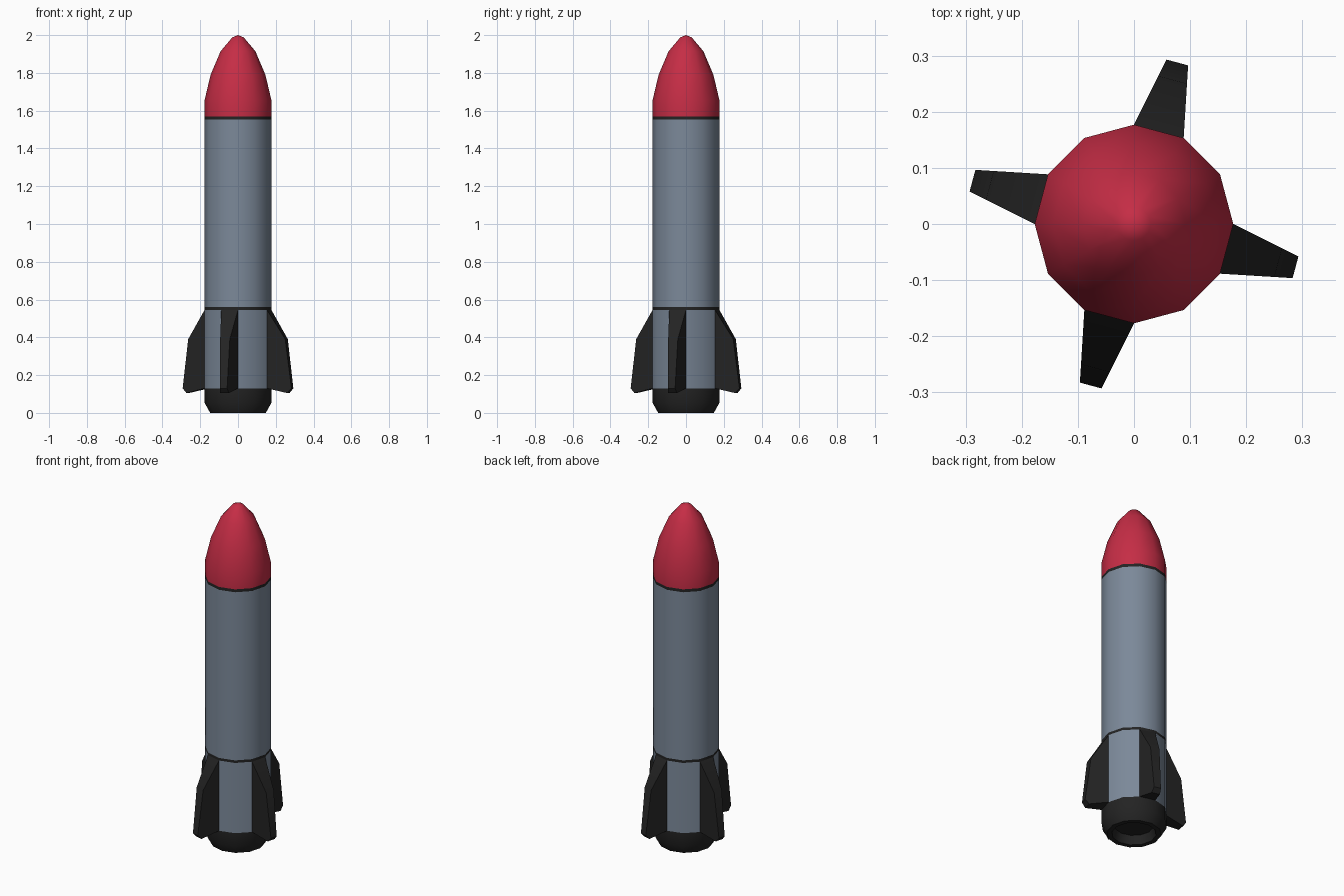
import bpy, bmesh, math

if "Cube" in bpy.data.objects:
    bpy.data.objects.remove(bpy.data.objects["Cube"])

SIDES = 12
R = 0.177


def material(name, color):
    m = bpy.data.materials.new(name)
    m.diffuse_color = (*color, 1)
    m.use_nodes = True
    m.node_tree.nodes["Principled BSDF"].inputs["Base Color"].default_value = m.diffuse_color
    return m


RED = material("red", (0.56, 0.026, 0.06))
HULL = material("hull_grey", (0.20, 0.25, 0.32))
DARK = material("dark", (0.017, 0.017, 0.017))


def finish(name, bm, mat, smooth_angle=None):
    me = bpy.data.meshes.new(name)
    bm.to_mesh(me)
    bm.free()
    ob = bpy.data.objects.new(name, me)
    bpy.context.collection.objects.link(ob)
    me.materials.append(mat)
    if smooth_angle:
        bpy.ops.object.select_all(action='DESELECT')
        ob.select_set(True)
        bpy.context.view_layer.objects.active = ob
        bpy.ops.object.shade_smooth_by_angle(angle=math.radians(smooth_angle))
    return ob


def lathe(name, profile, mat, skip=()):
    """Spin (radius, z) points, listed bottom to top, into a 12-sided shell."""
    bm = bmesh.new()
    rings = []
    for r, z in profile:
        if r == 0:
            rings.append([bm.verts.new((0, 0, z))] * SIDES)
        else:
            rings.append([bm.verts.new((r * math.cos(math.tau * k / SIDES),
                                        r * math.sin(math.tau * k / SIDES), z))
                          for k in range(SIDES)])
    for a, b in zip(rings, rings[1:]):
        for k in range(SIDES):
            if k in skip:
                continue
            n = (k + 1) % SIDES
            corners = list(dict.fromkeys((a[k], a[n], b[n], b[k])))
            bm.faces.new(corners)
    return finish(name, bm, mat, 40)


# Engine tail with a recessed exhaust
lathe("engine_tail", [(0, 0.05), (0.105, 0.05), (0.12, 0.0), (0.147, 0.0),
                      (R, 0.053), (R, 0.13)], DARK)
# Hull sections, seam bands and nose (fin panels are left open)
fin_panels = (2, 5, 8, 11)
lathe("lower_hull", [(R, 0.13), (R, 0.545)], HULL, fin_panels)
lathe("lower_band", [(R, 0.545), (R, 0.56)], DARK)
lathe("main_hull", [(R, 0.56), (R, 1.553)], HULL)
lathe("upper_band", [(R, 1.553), (R, 1.57)], DARK)
lathe("nose_cone", [(R, 1.57), (R, 1.655), (0.145, 1.79), (0.092, 1.915),
                    (0.03, 1.988), (0, 2.0)], RED)

# Fins: each grows out of one hull panel and tapers to a narrow edge
APOTHEM = R * math.cos(math.pi / SIDES)
HALF = R * math.sin(math.pi / SIDES)
TIP, TIP_HALF = 0.298, 0.02
fin_profile = [(APOTHEM, 0.13), (0.276, 0.105), (TIP, 0.13),
               (0.266, 0.39), (APOTHEM, 0.545)]

for i, panel in enumerate(fin_panels):
    ang = math.tau * (panel + 0.5) / SIDES
    c, s = math.cos(ang), math.sin(ang)
    bm = bmesh.new()
    sides = []
    for sign in (-1, 1):
        row = []
        for d, z in fin_profile:
            f = (d - APOTHEM) / (TIP - APOTHEM)
            t = sign * (HALF + f * (TIP_HALF - HALF))
            row.append(bm.verts.new((d * c - t * s, d * s + t * c, z)))
        sides.append(row)
    a, b = sides
    bm.faces.new(a)
    bm.faces.new(b[::-1])
    for j in range(len(a) - 1):
        bm.faces.new((a[j + 1], a[j], b[j], b[j + 1]))
    finish(f"fin_{i + 1}", bm, DARK, 30)
